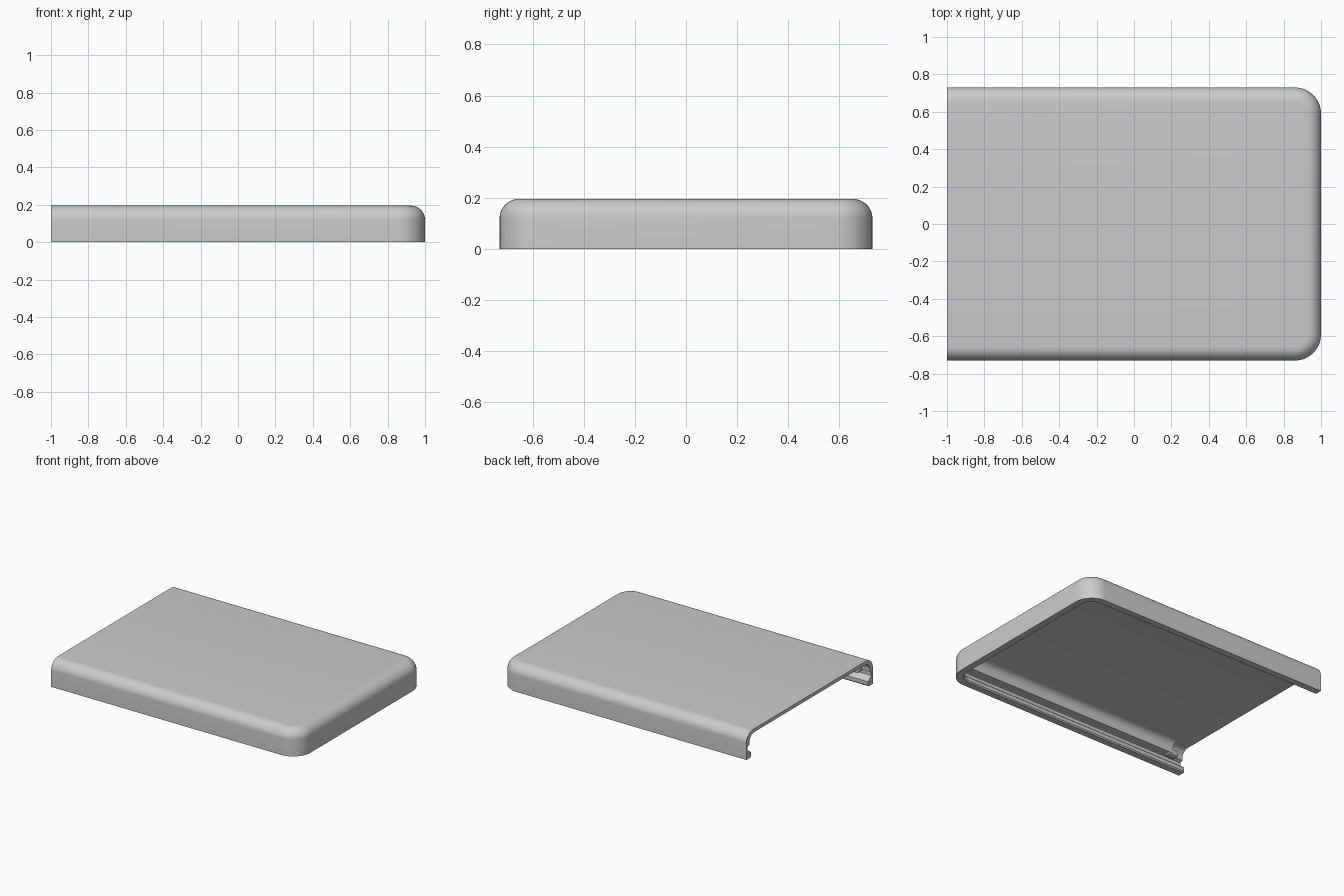
import bpy, bmesh
from math import sin, cos, pi

if "Cube" in bpy.data.objects:
    bpy.data.objects.remove(bpy.data.objects["Cube"])

HALF_Y, HEIGHT, CORNER = 0.73, 0.195, 0.14

grey = bpy.data.materials.new("grey plastic")
grey.use_nodes = True
COLOUR = (0.6, 0.6, 0.6, 1)
grey.diffuse_color = COLOUR
grey.node_tree.nodes["Principled BSDF"].inputs["Base Color"].default_value = COLOUR


def arc(cx, cz, r, start, end, steps=10):
    return [(cx + r * cos(start + (end - start) * i / steps),
             cz + r * sin(start + (end - start) * i / steps)) for i in range(steps + 1)]


def u_path(inset, start_x):
    """U-shaped plan line, open on the -x end, set in from the outer wall."""
    c_x, c_y, r = 1 - CORNER, HALF_Y - CORNER, CORNER - inset
    front = arc(c_x, -c_y, r, -pi / 2, 0, 12)
    back = arc(c_x, c_y, r, 0, pi / 2, 12)
    return [(start_x, -HALF_Y + inset)] + front + back + [(start_x, HALF_Y - inset)]


def sweep(bm, profile, start_x):
    """Sweep a closed profile of (inset, z) points round the U; returns its rows."""
    return [[bm.verts.new((x, y, z)) for x, y in u_path(inset, start_x)]
            for inset, z in profile]


def bridge(bm, a, b):
    for i in range(len(a) - 1):
        bm.faces.new((a[i], a[i + 1], b[i + 1], b[i]))


def finish(bm, name):
    bmesh.ops.recalc_face_normals(bm, faces=bm.faces)
    mesh = bpy.data.meshes.new(name)
    bm.to_mesh(mesh)
    bm.free()
    obj = bpy.data.objects.new(name, mesh)
    bpy.context.collection.objects.link(obj)
    mesh.materials.append(grey)
    bpy.ops.object.select_all(action="DESELECT")
    obj.select_set(True)
    bpy.context.view_layer.objects.active = obj
    bpy.ops.object.shade_smooth_by_angle(angle=pi / 6)
    return obj


# Shell: outer wall with rounded top edge, thin roof, grooved inner wall and foot
outer = [(0, 0)] + arc(0.075, HEIGHT - 0.075, 0.075, pi, pi / 2)
inner = arc(0.09, 0.115, 0.055, pi / 2, pi) + [
    (0.035, 0.1), (0.015, 0.09), (0.015, 0.065), (0.045, 0.045),
    (0.055, 0.035), (0.055, 0.008), (0.048, 0)]
bm = bmesh.new()
out_rows = sweep(bm, outer, -1)
in_rows = sweep(bm, inner, -1)
for rows in (out_rows, in_rows):
    for a, b in zip(rows, rows[1:]):
        bridge(bm, a, b)
    # Flat roof panel, above and below
bm.faces.new(out_rows[-1])
bm.faces.new(in_rows[0])
bridge(bm, in_rows[-1], out_rows[0])
# Cut end of the shell, one arch-shaped face
bm.faces.new([r[0] for r in out_rows] + [r[-1] for r in reversed(out_rows)]
             + [r[-1] for r in reversed(in_rows)] + [r[0] for r in in_rows])
finish(bm, "shell")

# Ledge thickening the upper inner wall, stopping short of the open end
ledge = [(0.02, 0.092), (0.08, 0.092)] + arc(0.135, 0.116, 0.055, pi, pi / 2) + [
    (0.135, 0.175), (0.07, 0.175), (0.02, 0.12)]
bm = bmesh.new()
rows = sweep(bm, ledge, -0.88)
for a, b in zip(rows, rows[1:] + rows[:1]):
    bridge(bm, a, b)
for end in (0, -1):
    bm.faces.new([r[end] for r in rows])
finish(bm, "inner_ledge")

# Small rounded catches at the ends of the ledge
for side, name in ((-1, "front_catch"), (1, "back_catch")):
    bm = bmesh.new()
    bmesh.ops.create_cube(bm, size=1)
    bmesh.ops.scale(bm, vec=(0.09, 0.06, 0.04), verts=bm.verts)
    bmesh.ops.bevel(bm, geom=bm.edges[:], offset=0.014, segments=4,
                    profile=0.5, affect="EDGES")
    bmesh.ops.translate(bm, vec=(-0.89, side * (HALF_Y - 0.05), 0.105), verts=bm.verts)
    finish(bm, name)
